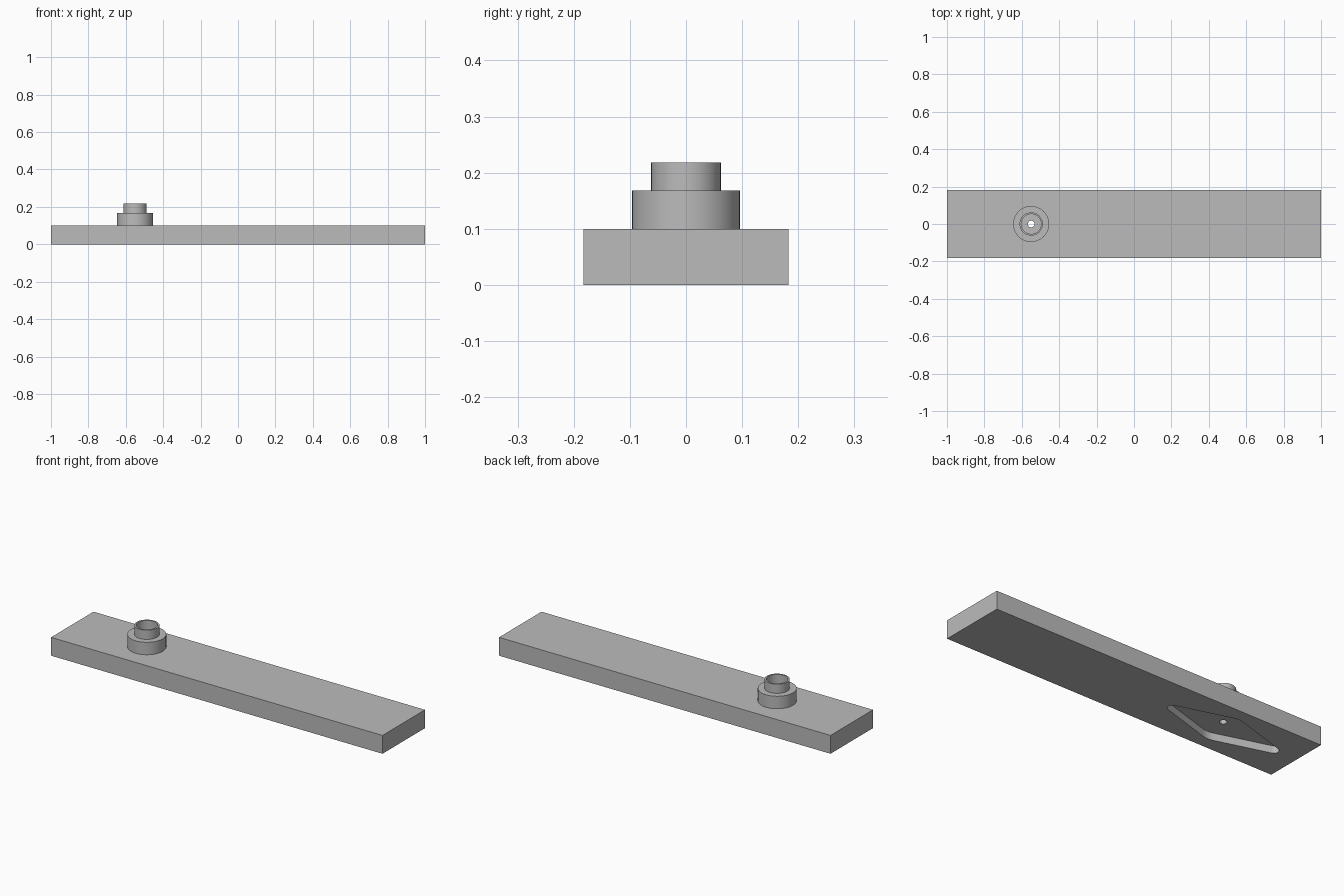
import bpy, bmesh
from math import asin, cos, sin, pi

cube = bpy.data.objects.get("Cube")
if cube:
    bpy.data.objects.remove(cube, do_unlink=True)

HUB_X = -0.55
PLATE_TOP = 0.10
POCKET_TOP = 0.04

grey = bpy.data.materials.new("plain grey")
grey.use_nodes = True
grey.diffuse_color = (0.5, 0.5, 0.5, 1)
grey.node_tree.nodes["Principled BSDF"].inputs["Base Color"].default_value = (0.5, 0.5, 0.5, 1)


def add_object(name, bm):
    bmesh.ops.recalc_face_normals(bm, faces=bm.faces)
    mesh = bpy.data.meshes.new(name)
    bm.to_mesh(mesh)
    bm.free()
    mesh.materials.append(grey)
    obj = bpy.data.objects.new(name, mesh)
    bpy.context.collection.objects.link(obj)
    return obj


def prism(name, outline, z0, z1):
    """Extrude a flat outline from z0 to z1."""
    bm = bmesh.new()
    face = bm.faces.new([bm.verts.new((x, y, z0)) for x, y in outline])
    top = bmesh.ops.extrude_face_region(bm, geom=[face])["geom"]
    verts = [v for v in top if isinstance(v, bmesh.types.BMVert)]
    bmesh.ops.translate(bm, verts=verts, vec=(0, 0, z1 - z0))
    return add_object(name, bm)


def arc(cx, radius, start, end, steps):
    return [(cx + radius * cos(start + (end - start) * i / steps),
             radius * sin(start + (end - start) * i / steps)) for i in range(steps + 1)]


def smooth(obj):
    bpy.ops.object.select_all(action="DESELECT")
    obj.select_set(True)
    bpy.context.view_layer.objects.active = obj
    bpy.ops.object.shade_smooth_by_angle(angle=pi / 6)


# Flat bar
bar = prism("bar", [(-1, -0.183), (1, -0.183), (1, 0.183), (-1, 0.183)], 0, PLATE_TOP)

# Underside pocket: wide rounded middle tapering to two small rounded tips
mid_r, tip_r, reach = 0.115, 0.025, 0.313
t = pi / 2 - asin((mid_r - tip_r) / reach)
outline = (arc(HUB_X + reach, tip_r, -t, t, 16)
           + arc(HUB_X, mid_r, t, pi - t, 10)
           + arc(HUB_X - reach, tip_r, pi - t, pi + t, 16)
           + arc(HUB_X, mid_r, pi + t, 2 * pi - t, 10))
pocket = prism("pocket_cutter", outline, -0.05, POCKET_TOP)

# Screw hole through the bar
hole = prism("screw_hole_cutter", arc(HUB_X, 0.018, 0, 2 * pi * 31 / 32, 31), -0.1, 0.2)

for cutter in (pocket, hole):
    cutter.hide_render = True
    mod = bar.modifiers.new(cutter.name, "BOOLEAN")
    mod.operation = "DIFFERENCE"
    mod.solver = "EXACT"
    mod.object = cutter
    bpy.ops.object.select_all(action="DESELECT")
    bpy.context.view_layer.objects.active = bar
    bar.select_set(True)
    bpy.ops.object.modifier_apply(modifier=mod.name)
    bpy.data.objects.remove(cutter, do_unlink=True)
smooth(bar)

# Stepped hollow hub: broad collar with a thin-walled tube on top
profile = [(0.053, PLATE_TOP), (0.096, PLATE_TOP), (0.096, 0.168),
           (0.062, 0.168), (0.062, 0.218), (0.053, 0.218)]
bm = bmesh.new()
ring = [bm.verts.new((HUB_X + r, 0, z)) for r, z in profile]
edges = [bm.edges.new((a, b)) for a, b in zip(ring, ring[1:] + ring[:1])]
bmesh.ops.spin(bm, geom=ring + edges, cent=(HUB_X, 0, 0), axis=(0, 0, 1),
               angle=2 * pi, steps=64, use_merge=False)
bmesh.ops.remove_doubles(bm, verts=bm.verts, dist=0.0001)
smooth(add_object("hub", bm))
